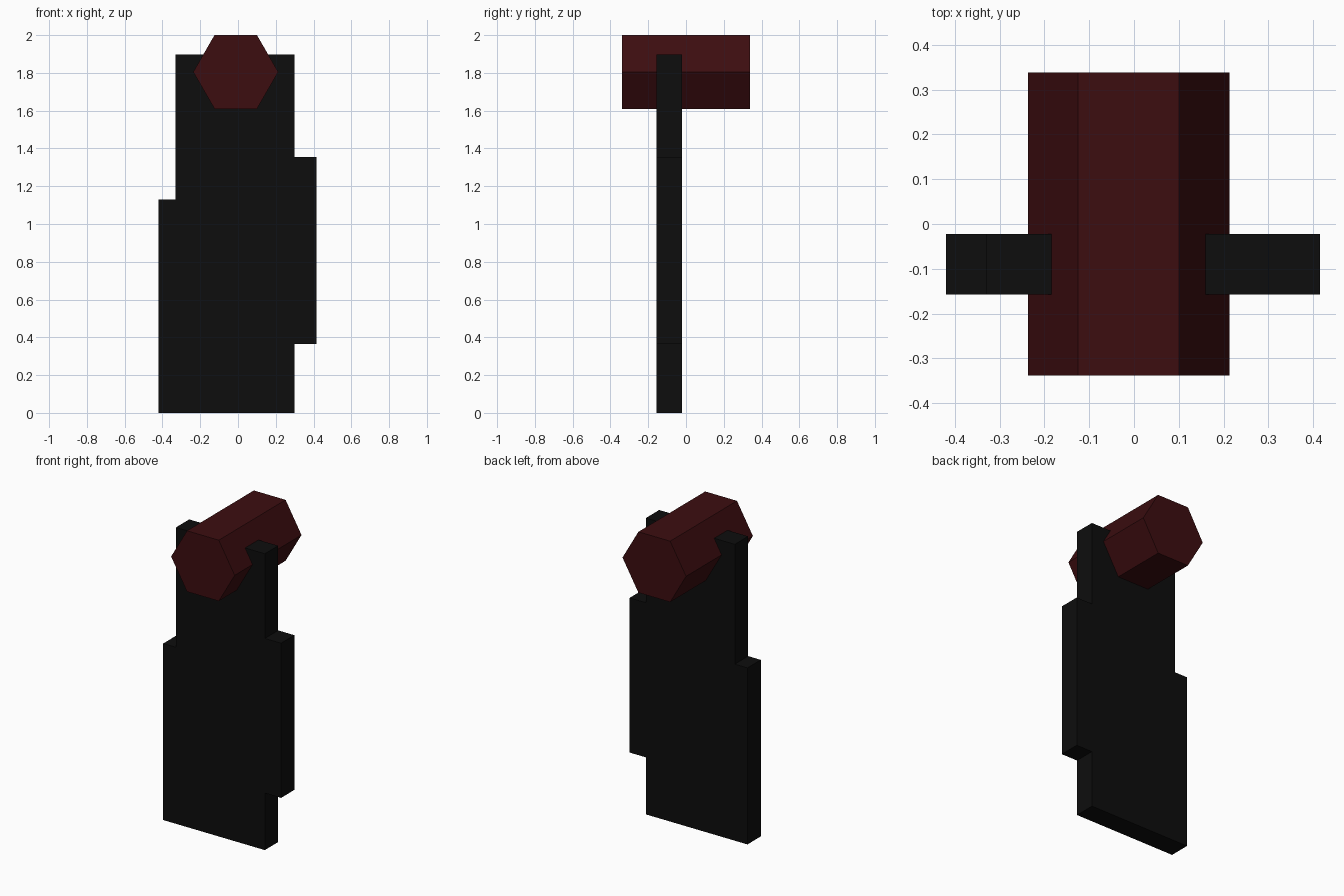
import bpy, bmesh
from math import cos, sin, tau

cube = bpy.data.objects.get("Cube")
if cube:
    bpy.data.objects.remove(cube, do_unlink=True)


def material(name, rgb):
    mat = bpy.data.materials.new(name)
    mat.use_nodes = True
    mat.diffuse_color = (*rgb, 1)
    mat.node_tree.nodes["Principled BSDF"].inputs["Base Color"].default_value = (*rgb, 1)
    return mat


def extrude_profile(name, outline, y_front, y_back, mat):
    """Closed prism from an (x, z) outline, extruded along y."""
    bm = bmesh.new()
    face = bm.faces.new([bm.verts.new((x, y_front, z)) for x, z in outline])
    new = bmesh.ops.extrude_face_region(bm, geom=[face])["geom"]
    moved = [v for v in new if isinstance(v, bmesh.types.BMVert)]
    bmesh.ops.translate(bm, verts=moved, vec=(0, y_back - y_front, 0))
    bmesh.ops.recalc_face_normals(bm, faces=bm.faces)
    mesh = bpy.data.meshes.new(name)
    bm.to_mesh(mesh)
    bm.free()
    mesh.materials.append(mat)
    obj = bpy.data.objects.new(name, mesh)
    bpy.context.collection.objects.link(obj)
    return obj


black = material("black", (0.004, 0.004, 0.004))
dark_red = material("dark red", (0.045, 0.004, 0.005))

# Flat stepped panel
panel = [(-0.42, 0), (0.30, 0), (0.30, 0.365), (0.415, 0.365),
         (0.415, 1.355), (0.30, 1.355), (0.30, 1.897), (-0.33, 1.897),
         (-0.33, 1.13), (-0.42, 1.13)]
extrude_profile("stepped_panel", panel, -0.157, -0.022, black)

# Hexagonal bar through the top of the panel
radius = 0.225
hexagon = [(-0.012 + radius * cos(tau * i / 6), 1.805 + radius * sin(tau * i / 6))
           for i in range(6)]
extrude_profile("hexagonal_bar", hexagon, -0.338, 0.338, dark_red)
